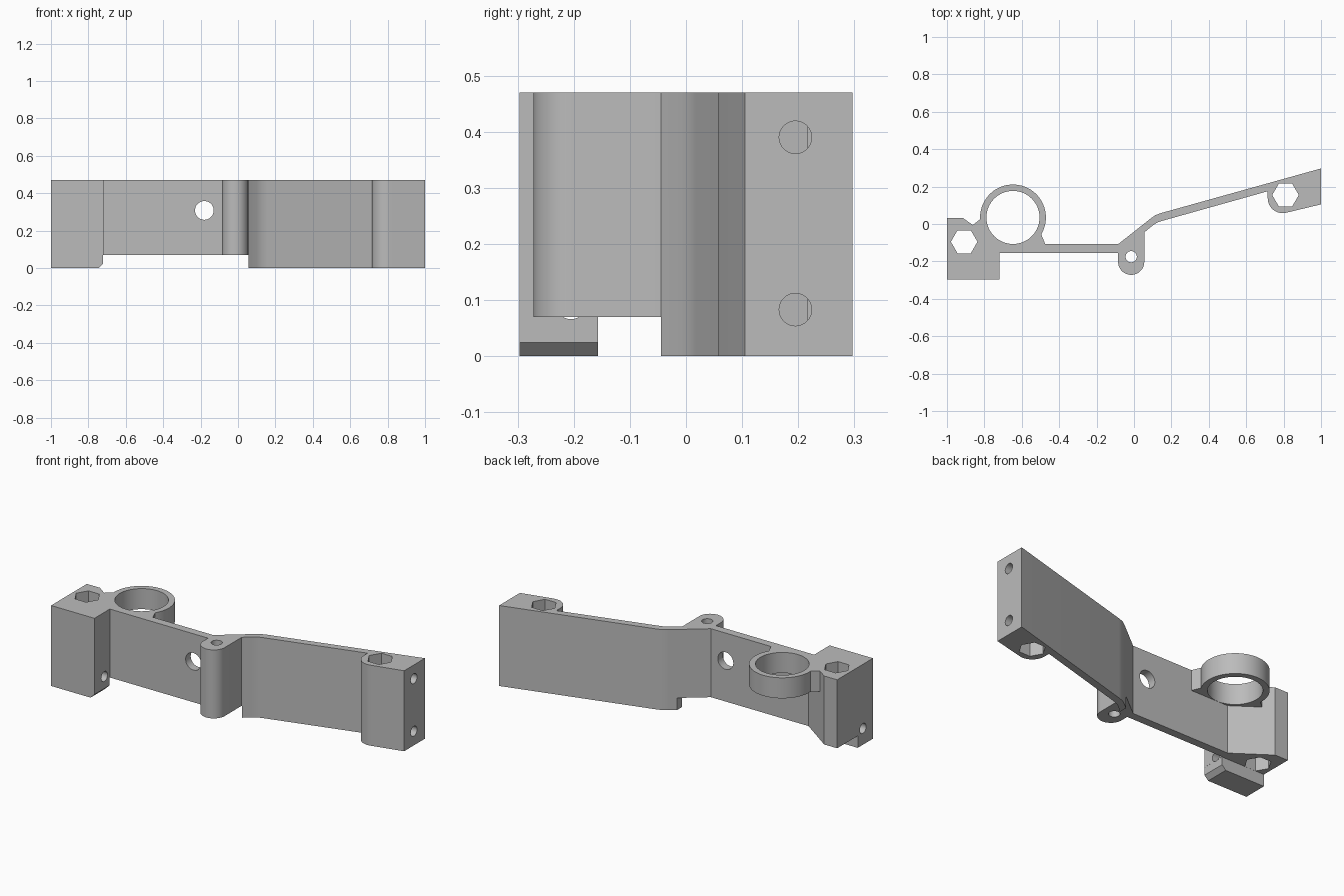
import bpy
from math import cos, sin, radians
from mathutils import Vector

old = bpy.data.objects.get("Cube")
if old:
    bpy.data.objects.remove(old, do_unlink=True)

HEIGHT = 0.47
STEP = 0.07       # underside of the middle wall
COLLAR = 0.35     # underside of the ring collar

grey = bpy.data.materials.new("light grey plastic")
grey.use_nodes = True
colour = (0.5, 0.5, 0.5, 1)
grey.diffuse_color = colour
grey.node_tree.nodes["Principled BSDF"].inputs["Base Color"].default_value = colour


def arc(cx, cy, r, start, end, steps=24):
    """Points along an arc, angles in degrees."""
    angles = [radians(start + (end - start) * i / steps) for i in range(steps + 1)]
    return [(cx + r * cos(a), cy + r * sin(a)) for a in angles]


def circle(cx, cy, r, sides=48):
    return arc(cx, cy, r, 0, 360, sides)[:-1]


def prism(name, outline, low, high, axis="z"):
    """Extrude a closed outline along one axis."""
    place = {"x": lambda u, v, w: (w, u, v),
             "y": lambda u, v, w: (u, w, v),
             "z": lambda u, v, w: (u, v, w)}[axis]
    n = len(outline)
    verts = [Vector(place(u, v, w)) for w in (low, high) for u, v in outline]
    faces = [tuple(reversed(range(n))), tuple(range(n, 2 * n))]
    faces += [(i, (i + 1) % n, n + (i + 1) % n, n + i) for i in range(n)]
    if axis == "y":
        faces = [tuple(reversed(f)) for f in faces]
    mesh = bpy.data.meshes.new(name)
    mesh.from_pydata(verts, [], faces)
    mesh.materials.append(grey)
    obj = bpy.data.objects.new(name, mesh)
    bpy.context.collection.objects.link(obj)
    return obj


def combine(target, tool, operation="DIFFERENCE"):
    """Apply a boolean and discard the tool object."""
    mod = target.modifiers.new("boolean", "BOOLEAN")
    mod.operation = operation
    mod.solver = "EXACT"
    mod.object = tool
    bpy.context.view_layer.objects.active = target
    bpy.ops.object.modifier_apply(modifier=mod.name)
    bpy.data.objects.remove(tool, do_unlink=True)


# Bracket body: end block, thin wall, screw boss, bend, sloping arm
outline = [(-1, -0.297), (-0.72, -0.297), (-0.72, -0.155), (-0.085, -0.155)]
outline += arc(-0.015, -0.202, 0.07, 180, 360)
outline += [(0.055, -0.045), (0.1, -0.008), (0.125, 0.008), (0.155, 0.018), (0.715, 0.175)]
outline += arc(0.795, 0.138, 0.08, 180, 283)
outline += [(1, 0.105), (1, 0.297), (0.15, 0.06), (0.115, 0.048), (0.09, 0.03)]
outline += [(-0.085, -0.108), (-0.716, -0.108), (-0.916, 0.033), (-1, 0.033)]
body = prism("bracket_body", outline, 0, HEIGHT)

# Raised underside behind the block foot and below the middle wall
combine(body, prism("underside_cut", [
    (-1.1, 0.5), (-1.1, -0.157), (-0.7205, -0.157), (-0.7205, -0.5),
    (0.0555, -0.5), (0.0555, 0.5)], -0.1, STEP))

# Chamfer along the block foot
combine(body, prism("foot_chamfer_cut", [
    (-0.75, -0.005), (-0.65, -0.005), (-0.715, 0.03)], -0.4, -0.1, "y"))

# Ring collar with its gussets
collar = arc(-0.647, 0.035, 0.176, -31, 183, 56)
collar += [(-0.862, -0.006), (-0.87, -0.02), (-0.8, -0.13), (-0.474, -0.13), (-0.474, -0.108)]
combine(body, prism("ring_collar", collar, COLLAR, HEIGHT), "UNION")
combine(body, prism("ring_bore", circle(-0.647, 0.035, 0.142, 64), COLLAR - 0.05, HEIGHT + 0.1))

# Hexagonal sockets and the boss hole, all vertical
for cx, cy, r, sides in [(-0.908, -0.095, 0.071, 6), (0.81, 0.155, 0.071, 6),
                         (-0.015, -0.175, 0.03, 32)]:
    combine(body, prism("vertical_hole", circle(cx, cy, r, sides), -0.1, HEIGHT + 0.1))

# Cable hole through the wall
combine(body, prism("wall_hole", circle(-0.18, 0.308, 0.05), -0.25, 0.0, "y"))

# Cross holes: two in the arm end, one through the foot block
for cy, cz, low, high in [(0.195, 0.083, 0.8, 1.1), (0.195, 0.39, 0.8, 1.1),
                          (-0.205, 0.095, -1.1, -0.6)]:
    combine(body, prism("cross_hole", circle(cy, cz, 0.029, 32), low, high, "x"))

# Smooth the round surfaces, keep edges sharp
bpy.ops.object.select_all(action="DESELECT")
body.select_set(True)
bpy.context.view_layer.objects.active = body
bpy.ops.object.shade_smooth_by_angle(angle=radians(25))
